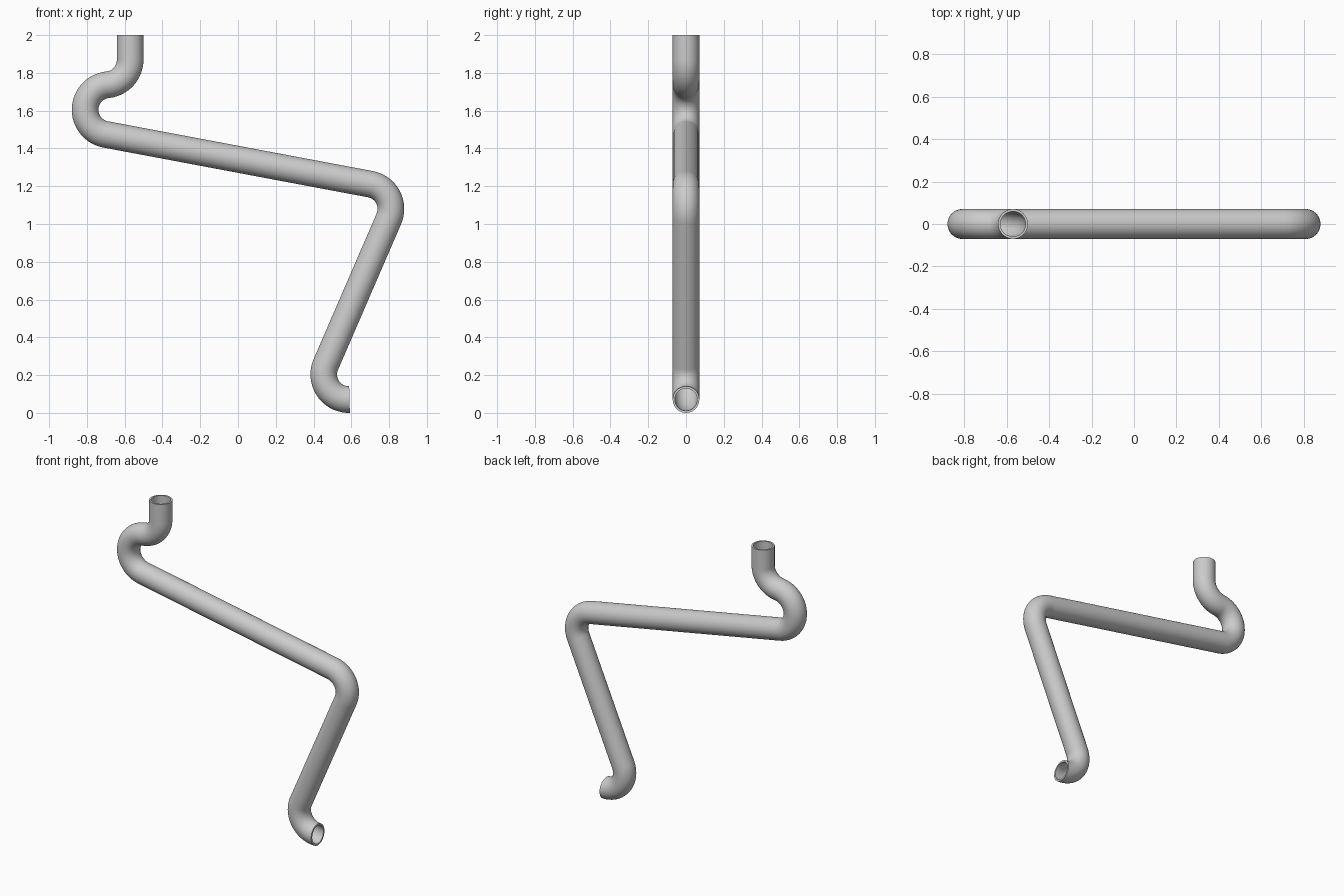
import bpy, bmesh
from math import sin, cos, atan2, asin, hypot, sqrt, pi, radians

if "Cube" in bpy.data.objects:
    bpy.data.objects.remove(bpy.data.objects["Cube"], do_unlink=True)

OUTER, INNER = 0.0705, 0.059     # pipe radii
BEND = 0.133                     # centreline radius of every bend
SIDES, STEP = 40, radians(6)
INLET_X, TOP = -0.571, 2.0

# Bend centres (x, z); the bends alternate clockwise / counter-clockwise
side = 0.88 - BEND - OUTER
first_x = INLET_X - BEND
upper_z = 1.605
first_z = upper_z + sqrt((2 * BEND) ** 2 - (first_x + side) ** 2)
centres = [(first_x, first_z), (-side, upper_z), (side, 1.08), (0.587, BEND + OUTER)]
turns = [-1, 1, -1, 1]

# Headings where each bend starts and ends, from the tangents between bends
headings = [-pi / 2]
for a, b, turn in zip(centres, centres[1:], turns):
    dx, dz = b[0] - a[0], b[1] - a[1]
    ratio = min(1.0, 2 * BEND / hypot(dx, dz))
    headings.append(atan2(dz, dx) + turn * asin(ratio))
headings.append(radians(1.5))

# Centreline stations: x, z, heading
path = [(INLET_X, TOP, -pi / 2)]
for i, ((cx, cz), turn) in enumerate(zip(centres, turns)):
    start, end = headings[i], headings[i + 1]
    count = max(2, round(abs(end - start) / STEP))
    for k in range(count + 1):
        h = start + (end - start) * k / count
        point = (cx + turn * BEND * sin(h), cz - turn * BEND * cos(h), h)
        if hypot(point[0] - path[-1][0], point[1] - path[-1][1]) > 0.001:
            path.append(point)


def ring(bm, station, radius):
    x, z, h = station
    verts = []
    for k in range(SIDES):
        a = 2 * pi * k / SIDES
        u, v = radius * cos(a), radius * sin(a)
        verts.append(bm.verts.new((x + u * sin(h), v, z - u * cos(h))))
    return verts


def bridge(bm, a, b):
    for k in range(SIDES):
        n = (k + 1) % SIDES
        bm.faces.new((a[k], a[n], b[n], b[k]))


# Hollow pipe: outer wall, inner wall and the two end rims
bm = bmesh.new()
outer = [ring(bm, s, OUTER) for s in path]
inner = [ring(bm, s, INNER) for s in path]
for wall in (outer, inner):
    for a, b in zip(wall, wall[1:]):
        bridge(bm, a, b)
for end in (0, -1):
    bridge(bm, outer[end], inner[end])
bmesh.ops.recalc_face_normals(bm, faces=bm.faces[:])
mesh = bpy.data.meshes.new("bent_pipe")
bm.to_mesh(mesh)
bm.free()

# Plain light grey
grey = bpy.data.materials.new("light_grey")
grey.use_nodes = True
colour = (0.6, 0.6, 0.6, 1)
grey.diffuse_color = colour
grey.node_tree.nodes["Principled BSDF"].inputs["Base Color"].default_value = colour
mesh.materials.append(grey)

pipe = bpy.data.objects.new("bent_pipe", mesh)
bpy.context.collection.objects.link(pipe)
bpy.ops.object.select_all(action="DESELECT")
pipe.select_set(True)
bpy.context.view_layer.objects.active = pipe
bpy.ops.object.shade_smooth_by_angle(angle=radians(35))
